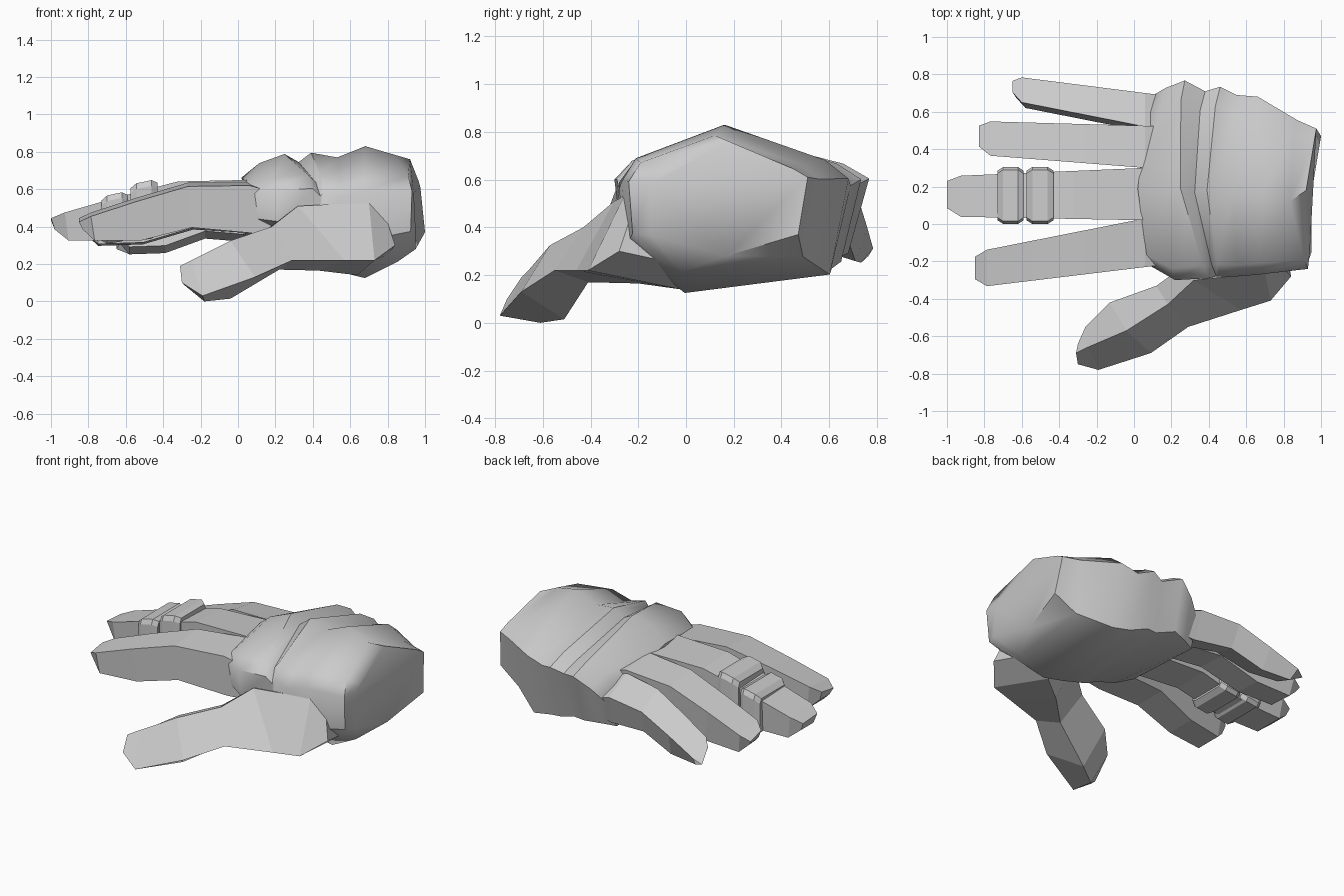
import bpy, bmesh, math

skin = bpy.data.materials.new("light grey")
skin.diffuse_color = (0.6, 0.6, 0.6, 1)


def loft(name, rings, smooth=None):
    """Skin a list of equal-length point rings and cap both ends."""
    bm = bmesh.new()
    loops = [[bm.verts.new(p) for p in ring] for ring in rings]
    n = len(loops[0])
    for a, b in zip(loops, loops[1:]):
        for i in range(n):
            j = (i + 1) % n
            bm.faces.new((a[i], a[j], b[j], b[i]))
    bm.faces.new(loops[0])
    bm.faces.new(loops[-1])
    bmesh.ops.recalc_face_normals(bm, faces=bm.faces)
    mesh = bpy.data.meshes.new(name)
    bm.to_mesh(mesh)
    bm.free()
    mesh.materials.append(skin)
    ob = bpy.data.objects.new(name, mesh)
    bpy.context.collection.objects.link(ob)
    if smooth:
        bpy.ops.object.select_all(action='DESELECT')
        ob.select_set(True)
        bpy.context.view_layer.objects.active = ob
        bpy.ops.object.shade_smooth_by_angle(angle=math.radians(smooth))
    return ob


# Palm and wrist: one faceted outline scaled along x
outline = [(0.02, 0.28), (0, 0.66), (0.06, 0.8), (0.44, 1), (0.87, 0.79),
           (0.97, 0.68), (0.89, 0.11), (0.27, 0)]
# x at front, middle, back; y range; z range; droop towards the back
palm = [(0.08, 0.02, 0.10, -0.22, 0.71, 0.35, 0.69, 0.14),
        (0.22, 0.11, 0.18, -0.30, 0.76, 0.30, 0.755, 0.08),
        (0.40, 0.24, 0.28, -0.29, 0.80, 0.24, 0.79, 0.01),
        (0.44, 0.32, 0.39, -0.28, 0.74, 0.21, 0.745, 0),
        (0.46, 0.39, 0.47, -0.28, 0.765, 0.19, 0.795, 0),
        (0.55, 0.53, 0.55, -0.28, 0.72, 0.16, 0.77, 0),
        (0.67, 0.68, 0.66, -0.27, 0.71, 0.125, 0.83, 0),
        (0.93, 0.83, 0.88, -0.24, 0.58, 0.215, 0.785, 0)]
rings = []
for xf, xm, xb, y0, y1, z0, z1, droop in palm:
    ring = []
    for u, v in outline:
        x = xf * (1 - u) * (1 - 2 * u) + 4 * xm * u * (1 - u) + xb * u * (2 * u - 1)
        ring.append((x, y0 + u * (y1 - y0), z0 + v * (z1 - z0) - droop * u * u))
    rings.append(ring)
# Slanted wrist end
rings.append([(0.95, -0.15, 0.37), (0.94, -0.15, 0.58), (0.935, -0.09, 0.62),
              (0.92, 0.18, 0.76), (0.965, 0.45, 0.645), (0.975, 0.51, 0.61),
              (1.0, 0.47, 0.37), (0.95, 0.17, 0.28)])
loft("palm", rings, 45)

# Fingers: fraction along length, top z, bottom z
curl = [(-0.12, 0.61, 0.37), (0.0, 0.64, 0.365), (0.36, 0.635, 0.395),
        (0.66, 0.555, 0.325), (0.93, 0.475, 0.325), (1.0, 0.445, 0.385)]


def finger(name, tip, base_y, tip_y, base_drop, tip_drop, tilt, roll=0):
    """Tilt lowers one top edge; roll turns the whole section outwards."""
    rings = []
    for t, zt, zb in curl:
        x = 0.06 + t * (tip - 0.06)
        y0, y1 = [b + t * (e - b) for b, e in zip(base_y, tip_y)]
        if t == 1:
            y0, y1 = y0 + 0.045, y1 - 0.025
        d = base_drop + t * (tip_drop - base_drop)
        f, b = max(0, -tilt), max(0, tilt)
        rings.append([(x, y0, zt - d - f), (x, y1, zt - d - b),
                      (x + 0.02, y1 - 0.01 - roll, zb - d),
                      (x + 0.02, y0 + 0.01 - roll, zb - d + roll)])
    return loft(name, rings)


finger("index_finger", -0.85, (-0.23, 0.03), (-0.34, -0.15), 0, 0, -0.02)
finger("middle_finger", -1.0, (0.02, 0.30), (0.04, 0.255), -0.01, 0, 0.01)
finger("ring_finger", -0.83, (0.30, 0.525), (0.37, 0.55), 0, 0.03, 0.03, 0.01)
finger("little_finger", -0.65, (0.52, 0.70), (0.66, 0.79), 0.05, 0.075, 0.09, 0.04)

# Two bands around the middle finger
for name, x0, x1, top, bot in (("wide_band", -0.575, -0.43, 0.645, 0.32),
                               ("narrow_band", -0.73, -0.59, 0.58, 0.305)):
    rings = []
    for t, g in ((0, 0.02), (0.22, 0), (0.78, 0), (1, 0.02)):
        x = x0 + t * (x1 - x0)
        zt, zb = top - 0.02 + 0.03 * t - g, bot + 0.02 * t + g
        y0, y1 = 0.0 + g, 0.305 - g
        rings.append([(x, y0, zb + 0.02), (x, y0, zt - 0.03), (x, y0 + 0.015, zt),
                      (x, y1 - 0.015, zt), (x, y1, zt - 0.03), (x, y1, zb + 0.02),
                      (x, y1 - 0.02, zb), (x, y0 + 0.02, zb)])
    loft(name, rings)

# Thumb: inner top, outer top, outer bottom, inner bottom
loft("thumb", [
    [(-0.30, -0.64, 0.18), (-0.31, -0.69, 0.19), (-0.30, -0.75, 0.10), (-0.29, -0.70, 0.09)],
    [(-0.26, -0.55, 0.19), (-0.25, -0.66, 0.22), (-0.19, -0.78, 0.03), (-0.18, -0.61, 0.0)],
    [(-0.13, -0.42, 0.26), (-0.04, -0.57, 0.325), (0.09, -0.69, 0.13), (-0.04, -0.51, 0.015)],
    [(0.12, -0.33, 0.36), (0.18, -0.43, 0.40), (0.29, -0.55, 0.22), (0.22, -0.41, 0.17)],
    [(0.30, -0.20, 0.48), (0.32, -0.30, 0.51), (0.57, -0.46, 0.22), (0.43, -0.20, 0.165)],
    [(0.66, -0.15, 0.50), (0.70, -0.26, 0.53), (0.73, -0.41, 0.22), (0.64, -0.02, 0.14)],
    [(0.80, -0.12, 0.42), (0.80, -0.24, 0.42), (0.84, -0.28, 0.30), (0.80, -0.05, 0.25)]])
